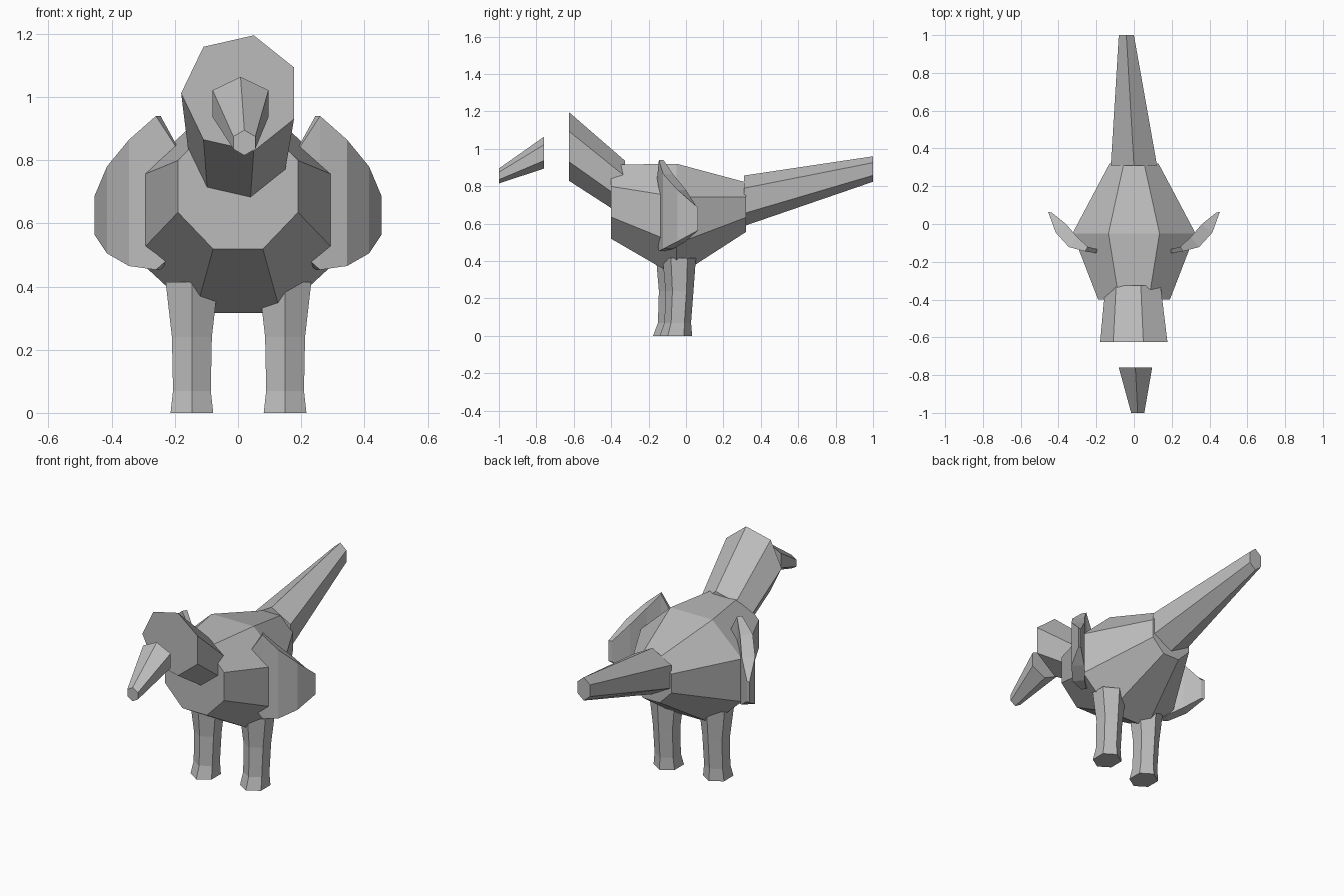
import bpy, bmesh
from math import cos, sin, radians, tau

cube = bpy.data.objects.get("Cube")
if cube:
    bpy.data.objects.remove(cube, do_unlink=True)

grey = bpy.data.materials.new("plain_grey")
grey.use_nodes = True
colour = (0.5, 0.5, 0.5, 1)
grey.diffuse_color = colour
grey.node_tree.nodes["Principled BSDF"].inputs["Base Color"].default_value = colour


def loft(name, rings):
    """Closed flat-shaded skin through rings of equal point count."""
    bm = bmesh.new()
    rows = [[bm.verts.new(p) for p in ring] for ring in rings]
    n = len(rows[0])
    for a, b in zip(rows, rows[1:]):
        for i in range(n):
            j = (i + 1) % n
            bm.faces.new((a[i], a[j], b[j], b[i]))
    bm.faces.new(rows[0])
    bm.faces.new(rows[-1])
    bmesh.ops.recalc_face_normals(bm, faces=bm.faces)
    mesh = bpy.data.meshes.new(name)
    bm.to_mesh(mesh)
    bm.free()
    mesh.materials.append(grey)
    obj = bpy.data.objects.new(name, mesh)
    bpy.context.collection.objects.link(obj)
    return obj


def ring_y(sides, start, x, y, z, rx, rz):
    """Polygon facing along y, first corner at the start angle."""
    angles = [radians(start) + tau * i / sides for i in range(sides)]
    return [(x + rx * cos(a), y, z + rz * sin(a)) for a in angles]


def ring_z(sides, start, x, y, z, rx, ry):
    """Polygon facing along z."""
    angles = [radians(start) + tau * i / sides for i in range(sides)]
    return [(x + rx * cos(a), y + ry * sin(a), z) for a in angles]


# Eight-sided body; radii are given to the flats
flat = cos(radians(22.5))
loft("body", [ring_y(8, 22.5, 0, y, z, rx / flat, rz / flat) for y, z, rx, rz in (
    (-0.40, 0.717, 0.19, 0.198),
    (-0.05, 0.618, 0.326, 0.302),
    (0.32, 0.688, 0.13, 0.133))])

# Seven-sided neck and head
loft("neck_and_head", [
    ring_y(7, 180, 0.008, -0.625, 1.012, 0.188, 0.188),
    ring_y(7, 180, 0.002, -0.325, 0.785, 0.154, 0.154)])

# Six-sided beak, set ahead of the head
loft("beak", [
    ring_y(6, 90, 0.008, -0.76, 0.979, 0.102, 0.085),
    ring_y(6, 90, 0.02, -1.0, 0.855, 0.04, 0.04)])

# Six-sided tail
loft("tail", [
    ring_y(6, 90, 0, 0.31, 0.722, 0.141, 0.135),
    ring_y(6, 90, -0.04, 1.0, 0.892, 0.046, 0.068)])

# Legs: centre y, height, x radius, y radius
leg = ((-0.054, 0, 0.078, 0.087), (-0.044, 0.07, 0.069, 0.071),
       (-0.035, 0.24, 0.073, 0.075), (-0.036, 0.415, 0.096, 0.089))
for name, x, shift in (("left_leg", 0.149, 0), ("right_leg", -0.146, -0.035)):
    loft(name, [ring_z(6, 90, x, y + shift, z, rx, ry) for y, z, rx, ry in leg])

# Curved wings: outer x, y, inner x, y, bottom and top of each upright slice
wing = ((0.195, -0.155, 0.19, -0.135, 0.51, 0.84),
        (0.26, -0.145, 0.245, -0.12, 0.453, 0.94),
        (0.345, -0.122, 0.30, -0.07, 0.465, 0.865),
        (0.415, -0.045, 0.36, 0.0, 0.505, 0.78),
        (0.455, 0.065, 0.435, 0.06, 0.565, 0.685))
for name, s in (("left_wing", 1), ("right_wing", -1)):
    loft(name, [[(s * ox, oy, low), (s * ox, oy, high),
                 (s * ix, iy, high), (s * ix, iy, low)]
                for ox, oy, ix, iy, low, high in wing])
